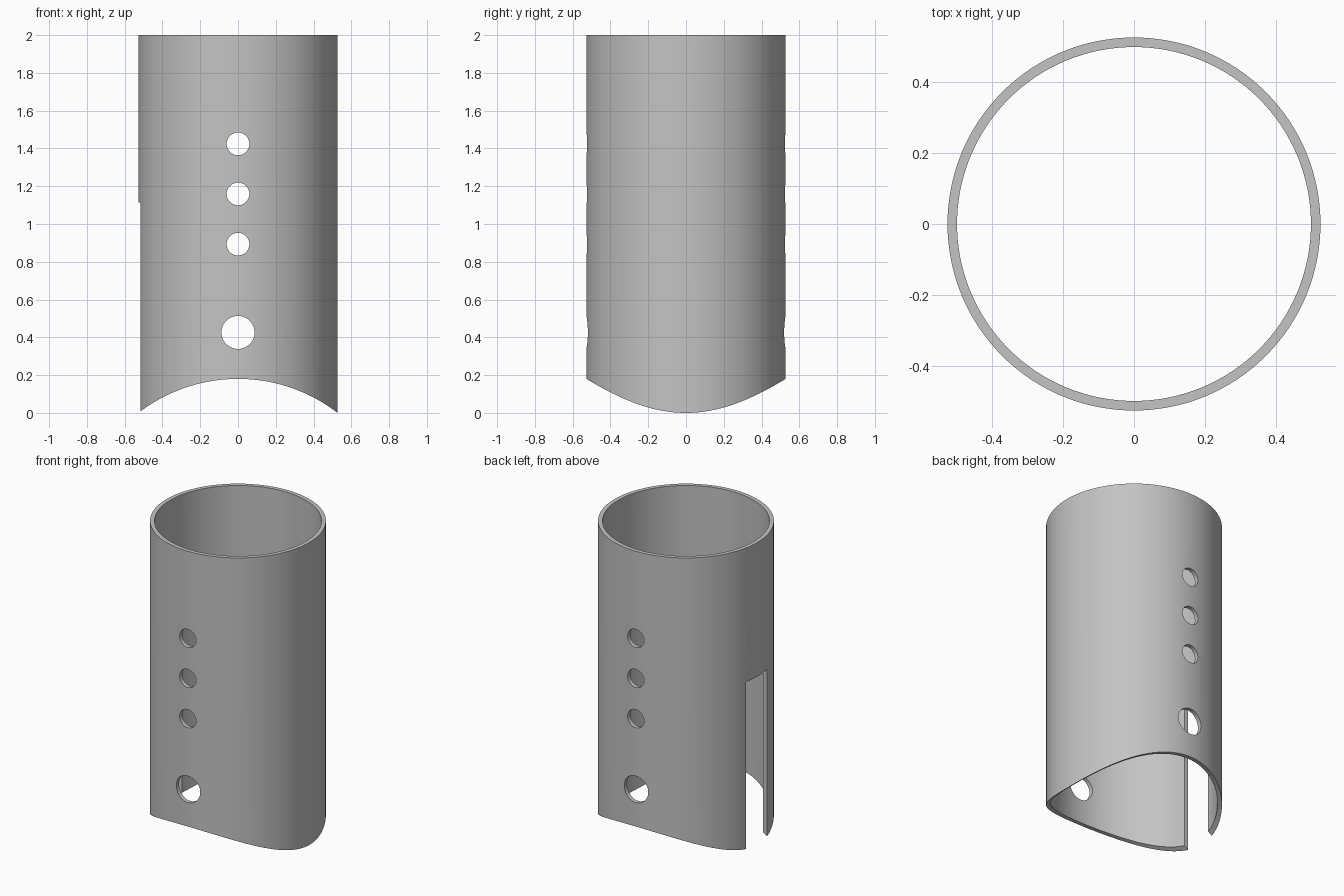
import bpy, bmesh, math
from mathutils import Matrix

default = bpy.data.objects.get("Cube")
if default:
    bpy.data.objects.remove(default, do_unlink=True)

OUTER, INNER, HEIGHT = 0.527, 0.5, 2.0
ARCH_TOP = 0.18
SLOT_TOP, SLOT_HALF = 1.114, 0.11

metal = bpy.data.materials.new("grey metal")
metal.use_nodes = True
grey = (0.55, 0.55, 0.55, 1)
metal.diffuse_color = grey
metal.node_tree.nodes["Principled BSDF"].inputs["Base Color"].default_value = grey


def add_object(name, bm):
    mesh = bpy.data.meshes.new(name)
    bmesh.ops.recalc_face_normals(bm, faces=bm.faces)
    bm.to_mesh(mesh)
    bm.free()
    mesh.materials.append(metal)
    obj = bpy.data.objects.new(name, mesh)
    bpy.context.collection.objects.link(obj)
    return obj


def cross_cylinder(name, radius, z, segments):
    """Cylinder lying along y, long enough to pass through both walls."""
    bm = bmesh.new()
    place = Matrix.Translation((0, 0, z)) @ Matrix.Rotation(math.pi / 2, 4, "X")
    bmesh.ops.create_cone(bm, cap_ends=True, segments=segments, radius1=radius,
                          radius2=radius, depth=2, matrix=place)
    return add_object(name, bm)


# Tube wall: a rectangular section spun around z
bm = bmesh.new()
section = [bm.verts.new((r, 0, z)) for r, z in
           ((INNER, 0), (OUTER, 0), (OUTER, HEIGHT), (INNER, HEIGHT))]
edges = [bm.edges.new((section[i], section[(i + 1) % 4])) for i in range(4)]
bmesh.ops.spin(bm, geom=section + edges, axis=(0, 0, 1), cent=(0, 0, 0),
               angle=math.tau, steps=128, use_merge=True)
bmesh.ops.remove_doubles(bm, verts=bm.verts, dist=1e-5)
tube = add_object("slotted_tube", bm)

# Saddle arch across the bottom end
arch_radius = (OUTER ** 2 + ARCH_TOP ** 2) / (2 * ARCH_TOP)
cutters = [cross_cylinder("arch_cutter", arch_radius, ARCH_TOP - arch_radius, 256)]

# Row of three small holes and one large hole, front and back
for z, radius in ((1.424, 0.06), (1.159, 0.06), (0.893, 0.06), (0.426, 0.0875)):
    cutters.append(cross_cylinder("hole_cutter", radius, z, 48))

# Open slot in the right wall
bm = bmesh.new()
bmesh.ops.create_cube(bm, size=1, matrix=Matrix.Translation((-0.5, 0, SLOT_TOP - 1))
                      @ Matrix.Diagonal((0.6, 2 * SLOT_HALF, 2, 1)))
cutters.append(add_object("slot_cutter", bm))

# Cut everything, then bake the result and drop the cutters
for cutter in cutters:
    cutter.hide_render = True
    cut = tube.modifiers.new(cutter.name, "BOOLEAN")
    cut.operation, cut.solver, cut.object = "DIFFERENCE", "EXACT", cutter
bpy.context.view_layer.update()
baked = bpy.data.meshes.new_from_object(
    tube.evaluated_get(bpy.context.evaluated_depsgraph_get()))
tube.modifiers.clear()
tube.data = baked
baked.name = "slotted_tube"
for cutter in cutters:
    bpy.data.objects.remove(cutter, do_unlink=True)
baked.materials.clear()
baked.materials.append(metal)

# Smooth round walls with sharp rims
bpy.ops.object.select_all(action="DESELECT")
tube.select_set(True)
bpy.context.view_layer.objects.active = tube
bpy.ops.object.shade_smooth_by_angle(angle=math.radians(30))
